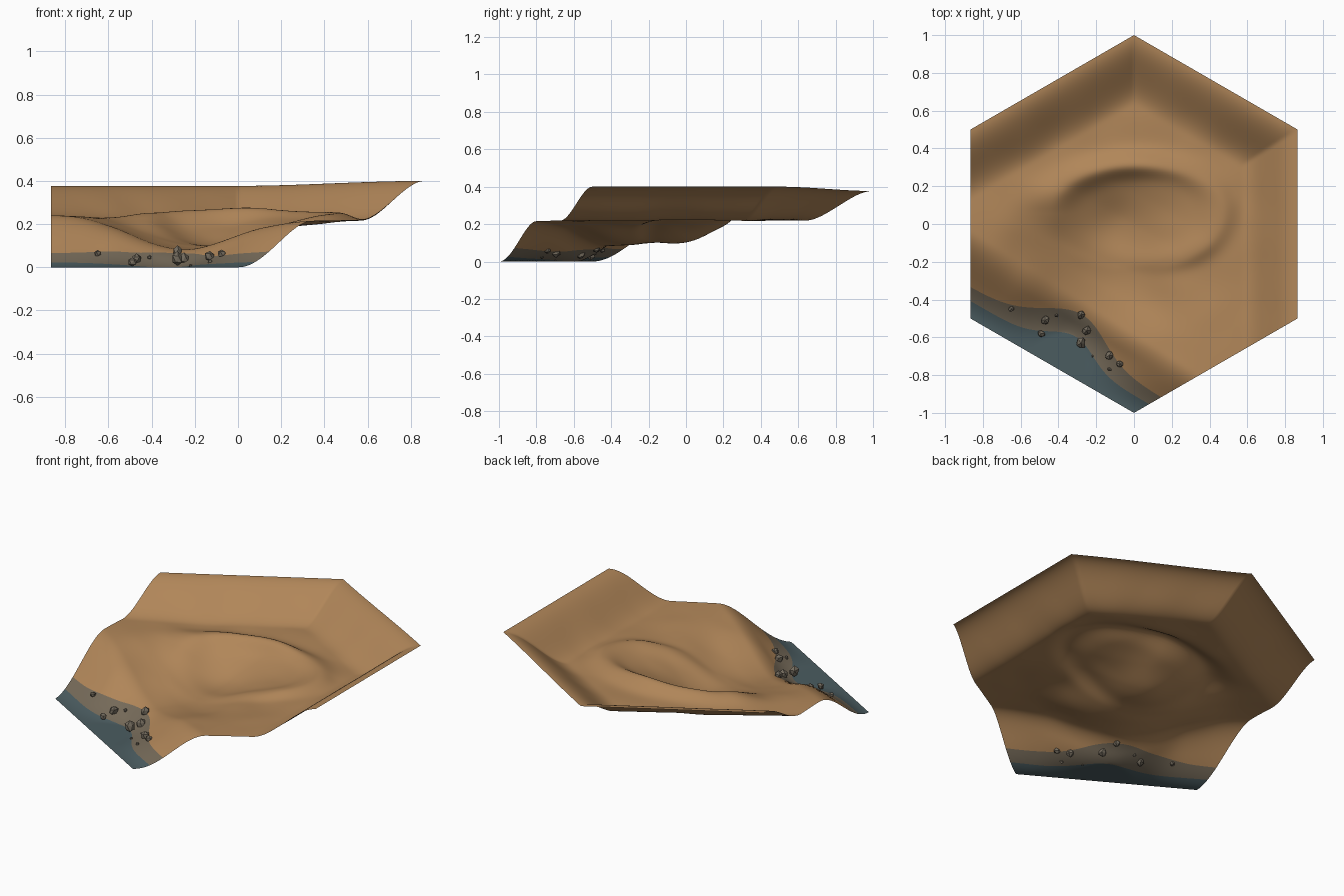
import bpy, bmesh, math, random
from mathutils import Vector, noise

random.seed(4)
if "Cube" in bpy.data.objects:
    bpy.data.objects.remove(bpy.data.objects["Cube"])

APOTHEM = math.sqrt(3) / 2


def material(name, rgb):
    m = bpy.data.materials.new(name)
    m.use_nodes = True
    m.diffuse_color = (*rgb, 1)
    bsdf = m.node_tree.nodes["Principled BSDF"]
    bsdf.inputs["Base Color"].default_value = (*rgb, 1)
    bsdf.inputs["Roughness"].default_value = 0.9
    return m


sand = material("sand_brown", (0.44, 0.24, 0.10))
mud = material("wet_mud", (0.18, 0.145, 0.10))
bed = material("blue_grey_bed", (0.07, 0.107, 0.117))
stone = material("stone_grey", (0.17, 0.145, 0.11))


def smooth(t):
    t = min(max(t, 0), 1)
    return t * t * (3 - 2 * t)


def bell(t):
    return math.exp(-t * t)


def edge_distance(x, y, degrees):
    a = math.radians(degrees)
    return APOTHEM - x * math.cos(a) - y * math.sin(a)


def shore_coords(x, y):
    # Distance along and away from the front left edge
    return APOTHEM * x - 0.5 * y, edge_distance(x, y, 240)


def past_mud(x, y):
    u, d = shore_coords(x, y)
    return d - 0.143 - 0.17 * bell(u / 0.26)


def past_bed(x, y):
    u, d = shore_coords(x, y)
    return d - 0.08 - 0.115 * bell((u - 0.03) / 0.19)


def height(x, y):
    # Raised rim along the right and both back edges
    rim = max(1 - smooth(edge_distance(x, y, a) / w)
              for a, w in ((0, 0.3), (60, 0.32), (120, 0.32)))
    rim_top = 0.377 + 0.023 * smooth(x / APOTHEM)
    # Shore falling to the front left edge
    u, d = shore_coords(x, y)
    shore = smooth(d / (0.375 - 0.04 * u))
    left = smooth((-x - 0.35) / 0.4)
    plateau = 0.22 + left * (0.006 + 0.017 * bell((y + 0.02) / 0.22))
    z = plateau * shore + (rim_top - plateau) * rim
    # Gully climbing from the shore into the bowl, broader on the right
    gully = smooth(d / 0.26) * (1 - 0.75 * smooth((d - 0.5) / 0.5))
    gully *= 1 - smooth((d - 0.85) / 0.35)
    spread = 0.28 + 0.1 * max(smooth(u / 0.2 + 0.5), smooth((d - 0.2) / 0.3))
    z -= 0.137 * gully * bell(u / spread)
    # Bowl, deepest on the left
    z -= 0.055 * (1 - smooth(math.hypot((x + 0.08) / 0.38, (y - 0.03) / 0.28)))
    # Curved crest around the back and right, lower on the right
    ex, ey = (x - 0.02) / 0.45, (y - 0.07) / (0.24 if y > 0.07 else 0.31)
    r = math.hypot(ex, ey)
    side = smooth((ex - ey + 0.4) / 1.2)
    width = 0.24 if r < 1 else 0.3 - 0.14 * side
    gate = smooth((ex * 0.5 + ey * 0.86 + 0.95) / 0.9)
    z += (0.054 - 0.024 * smooth(ex)) * gate * bell((r - 1) / width)
    # Gentle unevenness away from the edges
    inside = smooth(min(edge_distance(x, y, a) for a in range(0, 360, 60)) / 0.3)
    z += 0.008 * inside * noise.noise(Vector((x * 5, y * 5, 0.3)))
    return max(z, 0)


def finish(bm, name, mats):
    me = bpy.data.meshes.new(name)
    bm.to_mesh(me)
    bm.free()
    for m in mats:
        me.materials.append(m)
    ob = bpy.data.objects.new(name, me)
    bpy.context.collection.objects.link(ob)
    return ob


def split(bm, point, normal, clear=False):
    bmesh.ops.bisect_plane(bm, geom=bm.verts[:] + bm.edges[:] + bm.faces[:],
                           dist=1e-5, plane_co=point, plane_no=normal,
                           clear_outer=clear)


def reshape(bm, rule):
    for v in bm.verts:
        v.co.z = rule(v.co.x, v.co.y)


# Terrain sheet, trimmed to a hexagon
bm = bmesh.new()
bmesh.ops.create_grid(bm, x_segments=150, y_segments=150, size=1.02)
for k in range(6):
    a = k * math.pi / 3
    n = Vector((math.cos(a), math.sin(a), 0))
    split(bm, n * APOTHEM, n, True)

# Clean colour borders cut along the two shore curves
for index, border in ((1, past_mud), (2, past_bed)):
    reshape(bm, border)
    split(bm, (0, 0, 0), (0, 0, 1))
    for f in bm.faces:
        if f.calc_center_median().z < 0:
            f.material_index = index
reshape(bm, height)
for f in bm.faces:
    f.smooth = True
finish(bm, "terrain", (sand, mud, bed))

# Faceted stones along the shore: x, y, radius
stones = [(-.65, -.45, .019), (-.47, -.51, .027), (-.49, -.58, .021),
          (-.28, -.48, .026), (-.25, -.565, .029), (-.28, -.63, .033),
          (-.13, -.695, .028), (-.075, -.74, .023), (-.13, -.77, .013),
          (-.41, -.485, .011), (-.22, -.7, .007)]
for i, (x, y, r) in enumerate(stones):
    bm = bmesh.new()
    bmesh.ops.create_icosphere(bm, subdivisions=1, radius=r)
    stretch = random.uniform(0.75, 0.95)
    for v in bm.verts:
        v.co *= random.uniform(0.85, 1.15)
        v.co.y *= stretch
    ob = finish(bm, f"shore_stone_{i + 1}", (stone,))
    ob.location = (x, y, max(height(x, y) + r * 0.3, r * 1.15))
    ob.rotation_euler.z = random.uniform(0, math.tau)
